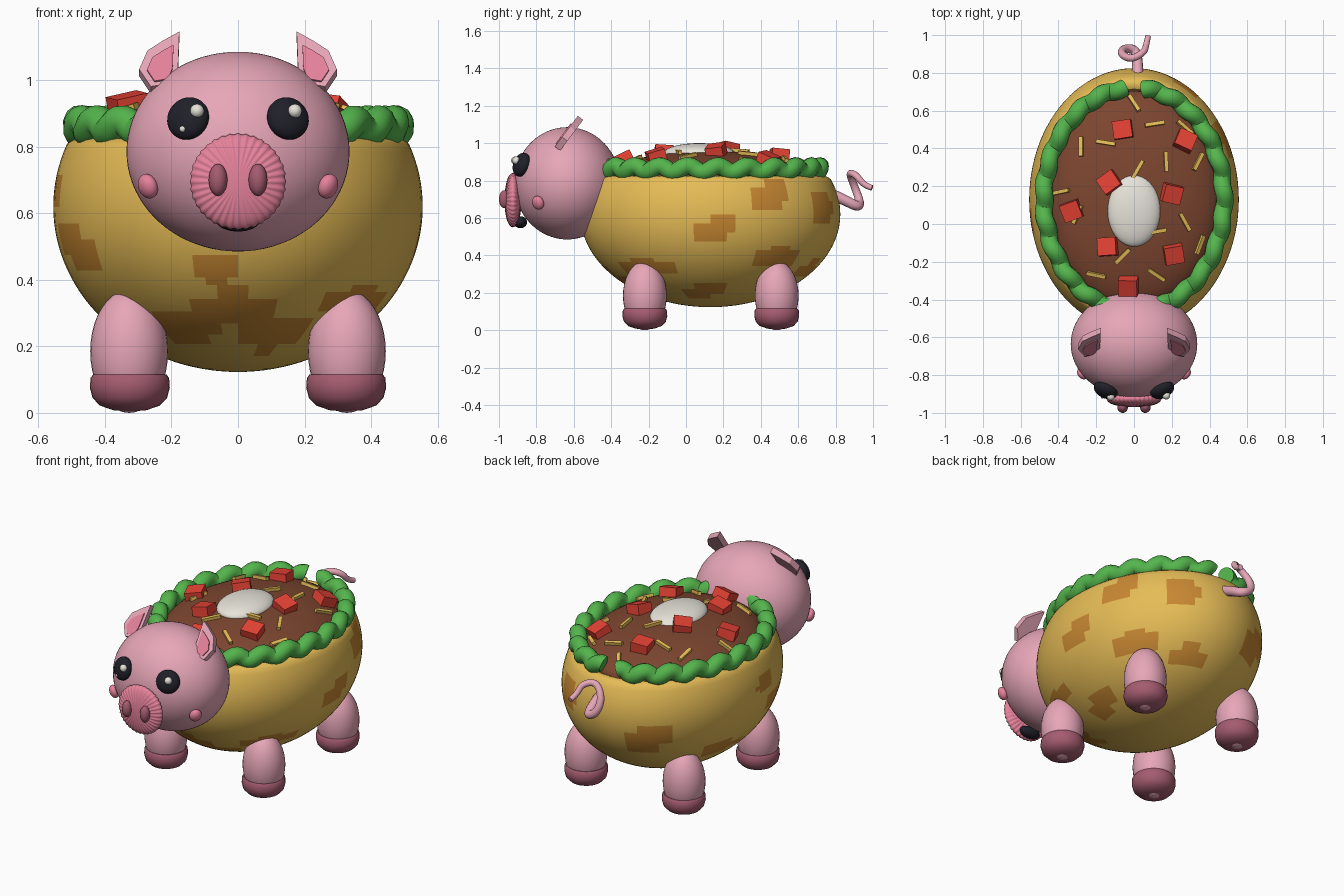
import bpy, bmesh, math, random
from math import sin, cos, pi, radians, sqrt
from mathutils import Vector, Euler

if "Cube" in bpy.data.objects:
    bpy.data.objects.remove(bpy.data.objects["Cube"])

random.seed(4)


def material(name, r, g, b):
    lin = lambda c: ((c / 255 + 0.055) / 1.055) ** 2.4
    m = bpy.data.materials.new(name)
    m.diffuse_color = (lin(r), lin(g), lin(b), 1)
    m.use_nodes = True
    m.node_tree.nodes["Principled BSDF"].inputs["Base Color"].default_value = m.diffuse_color
    return m


PINK = material("skin pink", 236, 170, 188)
ROSE = material("rose pink", 230, 130, 155)
HOOF = material("hoof mauve", 165, 92, 112)
GOLD = material("shell gold", 230, 188, 86)
TOAST = material("toasted spot", 200, 136, 50)
GREEN = material("lettuce green", 84, 180, 76)
BROWN = material("filling brown", 125, 70, 48)
RED = material("tomato red", 230, 66, 52)
WHITE = material("cream white", 242, 238, 228)
BLACK = material("eye black", 32, 32, 42)


def finish(ob, name, mat, angle=40):
    ob.name = name
    if mat:
        ob.data.materials.append(mat)
    bpy.ops.object.select_all(action='DESELECT')
    ob.select_set(True)
    bpy.context.view_layer.objects.active = ob
    if angle:
        bpy.ops.object.shade_smooth_by_angle(angle=radians(angle))
    return ob


def from_bmesh(bm, name, mat, angle=40):
    bmesh.ops.recalc_face_normals(bm, faces=bm.faces)
    me = bpy.data.meshes.new(name)
    bm.to_mesh(me)
    bm.free()
    ob = bpy.data.objects.new(name, me)
    bpy.context.collection.objects.link(ob)
    return finish(ob, name, mat, angle)


def ball(name, mat, loc, size, normal=None, segs=32, rings=20):
    """Ellipsoid; with a normal given, its local z points along it."""
    bpy.ops.mesh.primitive_uv_sphere_add(segments=segs, ring_count=rings, location=loc)
    ob = bpy.context.object
    ob.scale = size
    if normal:
        ob.rotation_euler = Vector(normal).to_track_quat('Z', 'Y').to_euler()
    return finish(ob, name, mat, 60)


def lathe(name, mat, profile, segs, loc, sx=1, sy=1):
    bm = bmesh.new()
    rows = []
    for r, z in profile:
        n = 1 if r == 0 else segs
        rows.append([bm.verts.new((loc[0] + sx * r * cos(2 * pi * i / segs),
                                   loc[1] + sy * r * sin(2 * pi * i / segs),
                                   loc[2] + z)) for i in range(n)])
    for a, b in zip(rows, rows[1:]):
        for i in range(segs):
            j = (i + 1) % segs
            quad = [a[i % len(a)], a[j % len(a)], b[j % len(b)], b[i % len(b)]]
            bm.faces.new(list(dict.fromkeys(quad)))
    return from_bmesh(bm, name, mat)


def tube(name, mat, points, radius, radii=None, kind='POLY'):
    cu = bpy.data.curves.new(name, 'CURVE')
    cu.dimensions = '3D'
    cu.bevel_depth, cu.bevel_resolution, cu.use_fill_caps = radius, 4, True
    sp = cu.splines.new(kind)
    sp.points.add(len(points) - 1)
    for i, p in enumerate(points):
        sp.points[i].co = (*p, 1)
        sp.points[i].radius = radii[i] if radii else 1
    if kind == 'NURBS':
        sp.order_u, sp.use_endpoint_u, sp.resolution_u = 3, True, 8
    ob = bpy.data.objects.new(name, cu)
    bpy.context.collection.objects.link(ob)
    for o in bpy.context.selected_objects:
        o.select_set(False)
    ob.select_set(True)
    bpy.context.view_layer.objects.active = ob
    bpy.ops.object.convert(target='MESH')
    return finish(bpy.context.object, name, mat, 60)


# Shell: cut egg-shaped bowl with a rounded rim
CY, CZ, RX, RY, RZ = 0.13, 0.62, 0.555, 0.695, 0.497
top = math.asin((0.808 - CZ) / RZ)
prof = [(0, -RZ)]
for i in range(1, 41):
    t = -pi / 2 + (top + pi / 2) * i / 40
    prof.append((cos(t), RZ * sin(t)))
prof += [(0.90, 0.2), (0.87, 0.205), (0.84, 0.195), (0.82, 0.15), (0, 0.12)]
shell = lathe("shell", GOLD, prof, 96, (0, CY, CZ), RX, RY)
shell.data.materials.append(TOAST)

# Toasted spots: blocky patches (angle, height, half angle, half height)
spots = [(-98, .42, 8, .045), (-92, .33, 17, .055), (-73, .23, 18, .055), (-112, .25, 14, .05),
         (-155, .5, 12, .07), (-172, .66, 8, .045), (-38, .34, 18, .045), (3, .55, 10, .07),
         (29, .72, 10, .08), (62, .65, 11, .08), (36, .40, 13, .06), (70, .33, 12, .05),
         (118, .5, 13, .085), (165, .35, 14, .055), (-5, .21, 16, .04), (-150, .25, 16, .04)]
corners = [random.sample([(1, 1), (1, -1), (-1, 1), (-1, -1)], 2) for s in spots]
for f in shell.data.polygons:
    x, y, z = f.center
    if z > 0.80:
        continue
    a = math.degrees(math.atan2((y - CY) / RY, x / RX))
    for (sa, sz, ha, hz), cut in zip(spots, corners):
        u, v = ((a - sa + 180) % 360 - 180) / ha, (z - sz) / hz
        notch = abs(u) > 0.4 and abs(v) > 0.4 and (u > 0 or -1, v > 0 or -1) in cut
        if abs(u) < 1 and abs(v) < 1 and not notch:
            f.material_index = 1

# Filling dome
FX, FY, FZ, FH = 0.455, 0.575, 0.80, 0.158
ball("filling", BROWN, (0, CY, FZ), (FX, FY, FH), segs=64, rings=32)


def dome(x, y):
    return FZ + FH * sqrt(max(0, 1 - (x / FX) ** 2 - ((y - CY) / FY) ** 2))


def slope(x, y):
    return Vector((x / FX ** 2, (y - CY) / FY ** 2, (dome(x, y) - FZ) / FH ** 2)).normalized()


# Wavy lettuce ring, open at the back
leaf = []
for i in range(241):
    t = radians(96 + 348 * i / 240)
    w = 23 * t
    k = 1 + 0.012 * cos(w)
    leaf.append((0.477 * k * cos(t), CY + 0.59 * k * sin(t), 0.861 + 0.017 * sin(w)))
tube("lettuce", GREEN, leaf, 0.047)

# Cream dollop
ball("cream", WHITE, (0, 0.07, 0.945), (0.14, 0.19, 0.055), segs=40)

# Tomato chunks
for x, y, turn in [(-.06, .5, 8), (.27, .44, -25), (-.13, .22, 35), (.2, .16, -12),
                   (-.33, .07, 20), (-.14, -.12, 5), (.21, -.16, 10), (-.03, -.33, 0)]:
    bpy.ops.mesh.primitive_cube_add(size=1, location=(x, y, dome(x, y) + 0.018))
    ob = bpy.context.object
    ob.scale = (0.1, 0.095, 0.06)
    tilt = slope(x, y).to_track_quat('Z', 'Y').to_matrix()
    spin = Euler((random.uniform(-.2, .2), random.uniform(-.2, .2), radians(turn))).to_matrix()
    # keep the turn about z readable by leaning an upright box onto the dome
    lean = Vector((0, 0, 1)).rotation_difference(slope(x, y)).to_matrix()
    ob.rotation_euler = (lean @ spin).to_euler()
    finish(ob, "tomato_chunk", RED, 0)

# Cheese shreds
for x, y, turn in [(-.28, .41, 92), (-.15, .43, 170), (.11, .53, 10), (.27, .51, -40), (.17, .33, 92),
                   (.02, .29, 60), (.34, .33, 60), (-.39, .17, 10), (-.3, .05, 65), (.27, .01, -60),
                   (.35, -.11, 70), (-.06, -.17, 45), (.12, -.27, -35), (-.2, -.27, -10),
                   (.12, -.04, 10), (0, .64, -60)]:
    bpy.ops.mesh.primitive_cube_add(size=1, location=(x, y, dome(x, y) + 0.008))
    ob = bpy.context.object
    ob.scale = (0.105, 0.02, 0.02)
    lean = Vector((0, 0, 1)).rotation_difference(slope(x, y)).to_matrix()
    ob.rotation_euler = (lean @ Euler((0, 0, radians(turn))).to_matrix()).to_euler()
    finish(ob, "cheese_shred", GOLD, 0)

# Head
HC, HR = Vector((0, -0.635, 0.785)), (0.335, 0.283, 0.30)
ball("head", PINK, HC, HR, segs=64, rings=40)


def on_head(x, z):
    """Point on the front of the head and the outward direction there."""
    u, w = x / HR[0], (z - HC.z) / HR[2]
    v = -sqrt(1 - u * u - w * w)
    return Vector((x, HC.y + v * HR[1], z)), Vector((u / HR[0], v / HR[1], w / HR[2])).normalized()


# Snout: flat ball with radial ribs
bm = bmesh.new()
bmesh.ops.create_uvsphere(bm, u_segments=144, v_segments=24, radius=1)
for v in bm.verts:
    r, a = math.hypot(v.co.x, v.co.y), math.atan2(v.co.y, v.co.x)
    rib = cos(36 * a) * r * r
    v.co = (v.co.x * 0.143 * (1 + 0.015 * rib), -0.925 + v.co.z * 0.045 * (1 + 0.12 * rib),
            0.695 + v.co.y * 0.143 * (1 + 0.015 * rib))
from_bmesh(bm, "snout", ROSE, 60)
ball("mouth", BLACK, (0, -0.885, 0.577), (0.065, 0.035, 0.032))

for s in (-1, 1):
    ball("nostril", HOOF, (s * 0.06, -0.97, 0.70), (0.028, 0.03, 0.048))
    # Eye with two glints
    p, n = on_head(s * 0.147, 0.882)
    ball("eye", BLACK, p + n * 0.008, (0.066, 0.066, 0.04), n)
    ball("eye_glint", WHITE, (s * 0.147 + 0.024, -0.908 - 0.006 * (s < 0), 0.907), (0.021,) * 3, segs=16, rings=10)
    ball("eye_glint_small", WHITE, (s * 0.147 - 0.019, -0.914, 0.853), (0.01,) * 3, segs=12, rings=8)
    # Cheek
    p, n = on_head(s * 0.262, 0.685)
    ball("cheek", ROSE, p + n * 0.012, (0.034, 0.038, 0.026), n)
    # Ear: leaning leaf plate with a smaller inner plate on the front
    outline = [(.18, 1.03), (.176, 1.135), (.225, 1.108), (.272, 1.078), (.297, 1.022), (.262, .97), (.2, .98)]
    for name, mat, k, off, thick in (("ear", PINK, 1, 0, 0.036), ("inner_ear", ROSE, 0.66, -0.025, 0.009)):
        bm = bmesh.new()
        cx, cz = 0.228, 1.043
        vs = []
        for x, z in outline:
            x, z = cx + (x - cx) * k, cz + (z - cz) * k
            vs.append(bm.verts.new((s * x, -0.665 + (z - 1.0) * 0.75 + off, z)))
        bm.faces.new(vs)
        ear = from_bmesh(bm, name, mat, 0)
        mod = ear.modifiers.new("thickness", 'SOLIDIFY')
        mod.thickness, mod.offset = thick, 0
    # Legs and hooves
    for y, place in ((-0.22, "front"), (0.485, "back")):
        ball(place + "_leg", PINK, (s * 0.327, y, 0.185), (0.117, 0.117, 0.185))
        lathe(place + "_hoof", HOOF, [(0, 0.004), (.05, .008), (.09, .022), (.112, .045), (.12, .075),
                                      (.118, .105), (.11, .116), (0, .116)], 32, (s * 0.325, y, 0))

# Curly tail
tail = [(.02, .77, .73), (.02, .85, .695), (.01, .925, .655), (-.055, .93, .69), (-.07, .9, .77),
        (-.015, .87, .845), (.055, .91, .83), (.065, .95, .775), (.075, .995, .76)]
tube("tail", PINK, tail, 0.03, [1, .95, .85, .75, .7, .65, .6, .55, .5], 'NURBS')
